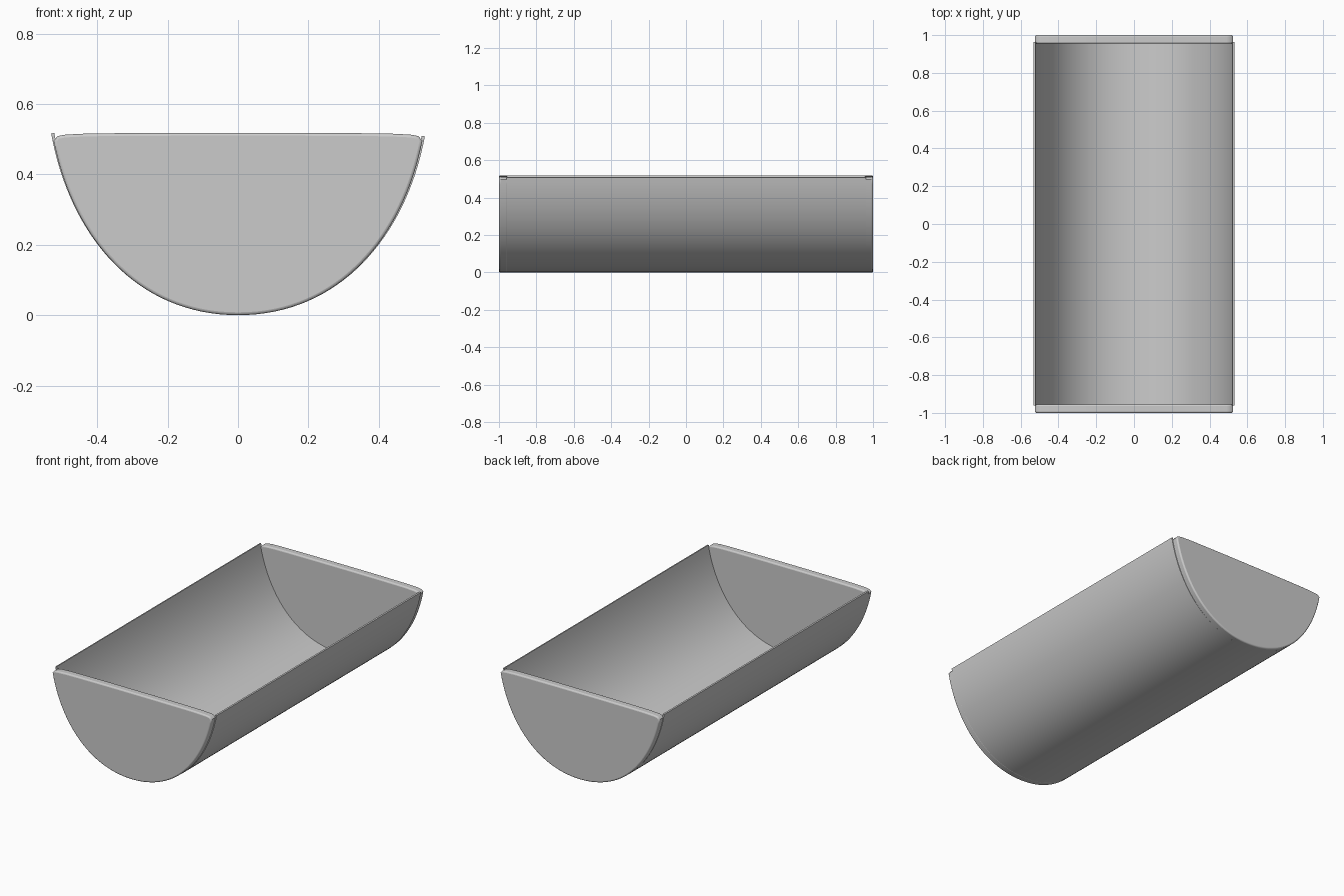
import bpy, bmesh
from mathutils import Vector
from mathutils.geometry import interpolate_bezier

if "Cube" in bpy.data.objects:
    bpy.data.objects.remove(bpy.data.objects["Cube"])


def half_curve(side, top, width):
    # half of the U-shaped section, from the bottom centre to one rim
    pts = interpolate_bezier(Vector((0, 0, 0)), Vector((0.29, 0, 0)),
                             Vector((width - 0.053, 0, 0.225)), Vector((width, 0, top)), 33)
    return [(side * p.x, p.z) for p in pts]


def section(top_left, top_right, width):
    left = half_curve(-1, top_left, width)
    return left[::-1] + half_curve(1, top_right, width)[1:]


def add_object(name, bm):
    bmesh.ops.recalc_face_normals(bm, faces=bm.faces[:])
    mesh = bpy.data.meshes.new(name)
    bm.to_mesh(mesh)
    bm.free()
    ob = bpy.data.objects.new(name, mesh)
    bpy.context.collection.objects.link(ob)
    return ob


def extrude_profile(name, pts, y0, y1):
    # closed outline in x/z pushed along y
    bm = bmesh.new()
    a = [bm.verts.new((x, y0, z)) for x, z in pts]
    b = [bm.verts.new((x, y1, z)) for x, z in pts]
    n = len(pts)
    for i in range(n):
        j = (i + 1) % n
        bm.faces.new((a[i], a[j], b[j], b[i]))
    bm.faces.new(a)
    bm.faces.new(b[::-1])
    return add_object(name, bm)


def smooth(ob, angle):
    bpy.ops.object.select_all(action='DESELECT')
    ob.select_set(True)
    bpy.context.view_layer.objects.active = ob
    bpy.ops.object.shade_smooth_by_angle(angle=angle)


# curved trough wall: thin sheet with an outer and inner skin
outer = section(0.516, 0.508, 0.531)
inner = []
for i, (x, z) in enumerate(outer):
    px, pz = outer[max(i - 1, 0)]
    qx, qz = outer[min(i + 1, len(outer) - 1)]
    t = Vector((qx - px, qz - pz)).normalized()
    inner.append((x - t.y * 0.009, z + t.x * 0.009))

bm = bmesh.new()
ys = (-0.96, 0.963)
rings = [[[bm.verts.new((x, y, z)) for x, z in skin] for y in ys] for skin in (outer, inner)]
n = len(outer)
for i in range(n - 1):
    for skin in rings:
        bm.faces.new((skin[0][i], skin[0][i + 1], skin[1][i + 1], skin[1][i]))
    for k in (0, 1):
        bm.faces.new((rings[0][k][i], rings[0][k][i + 1], rings[1][k][i + 1], rings[1][k][i]))
for i in (0, n - 1):
    bm.faces.new((rings[0][0][i], rings[0][1][i], rings[1][1][i], rings[1][0][i]))
smooth(add_object("trough_wall", bm), 0.6)

# end panels: solid slabs with a slightly crowned top and softened edges
crown = [(0.512, 0.509), (0.49, 0.513), (0.43, 0.516), (0.34, 0.517), (0.15, 0.518)]
crown += [(-x, z) for x, z in reversed(crown)]
for name, y0, y1 in (("front_panel", -1.0, -0.955), ("back_panel", 0.955, 1.0)):
    panel = extrude_profile(name, section(0.496, 0.496, 0.524) + crown, y0, y1)
    bevel = panel.modifiers.new("soft_edges", 'BEVEL')
    bevel.width = 0.008
    bevel.segments = 3
    bevel.limit_method = 'ANGLE'
    bevel.angle_limit = 1.0
    smooth(panel, 0.9)
